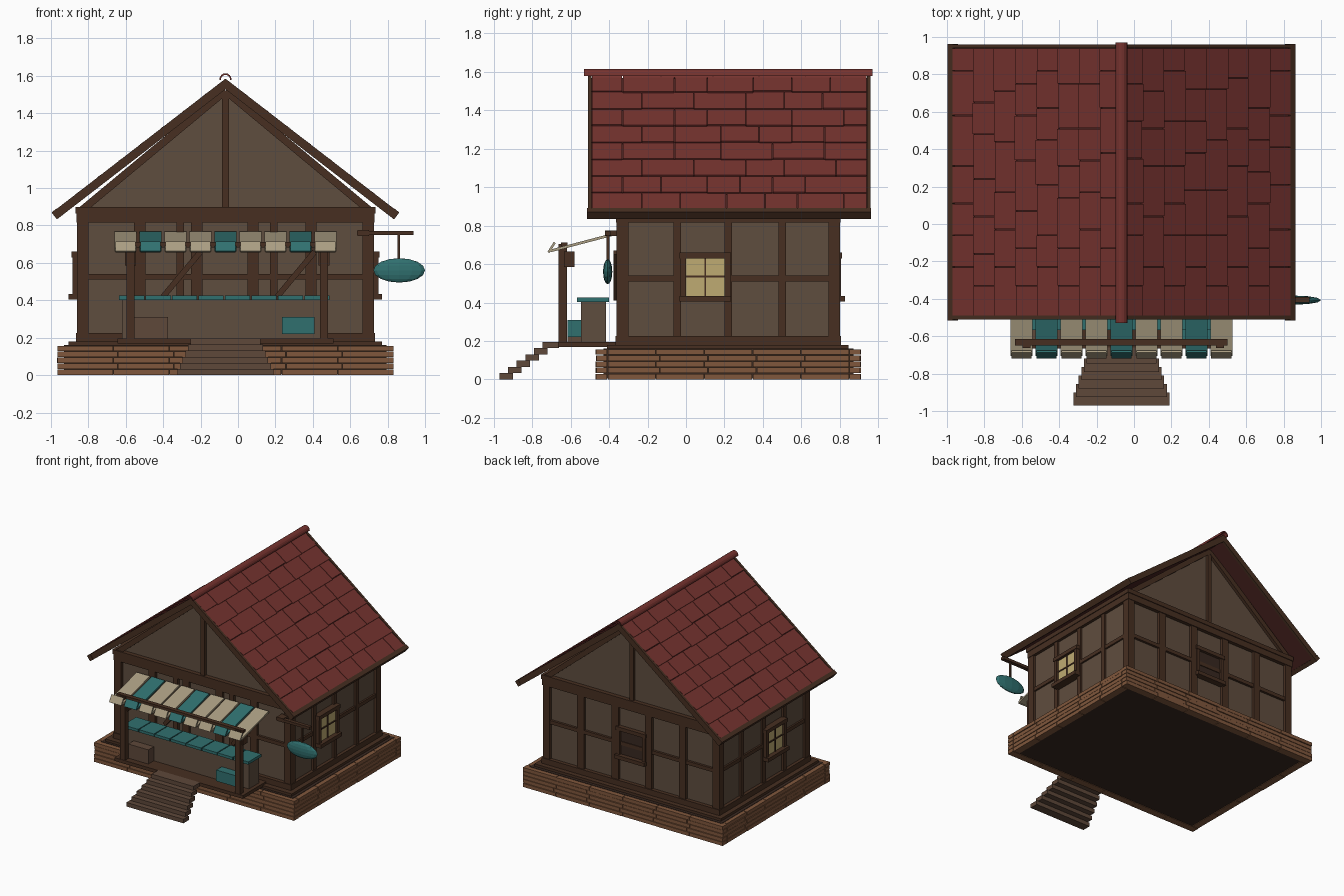
import bpy, bmesh, math, random
from mathutils import Vector, Matrix

if "Cube" in bpy.data.objects:
    bpy.data.objects.remove(bpy.data.objects["Cube"])

random.seed(4)
CX = -0.067  # house centre line


def mat(name, hexcol):
    m = bpy.data.materials.new(name)
    c = [int(hexcol[i:i + 2], 16) / 255 for i in (0, 2, 4)]
    m.diffuse_color = [((v + 0.055) / 1.055) ** 2.4 for v in c] + [1]
    m.use_nodes = True
    m.node_tree.nodes["Principled BSDF"].inputs["Base Color"].default_value = m.diffuse_color
    return m


WALL, TIMBER = mat("plaster", "5f4d3e"), mat("timber", "472f21")
BRICK, DARK = mat("foundation", "80573c"), mat("dark_wood", "382820")
ROOF, ROOFD = mat("roof_tile", "76332f"), mat("roof_under", "4a2320")
STEP, TEAL = mat("step", "5e483a"), mat("teal", "30706f")
CREAM, GLASS = mat("cream", "aa9d82"), mat("glass", "bfab72")


class Part:
    """Collects boxes, beams and prisms into one object."""
    def __init__(self, name, material):
        self.name, self.mat, self.bm = name, material, bmesh.new()

    def box(self, x0, x1, y0, y1, z0, z1, m=Matrix()):
        t = Matrix.Translation(((x0 + x1) / 2, (y0 + y1) / 2, (z0 + z1) / 2))
        s = Matrix.Diagonal((x1 - x0, y1 - y0, z1 - z0, 1))
        bmesh.ops.create_cube(self.bm, size=1, matrix=m @ t @ s)
        return self

    def beam(self, p, q, w, h, up=(0, 0, 1)):
        p, q = Vector(p), Vector(q)
        d = (q - p).normalized()
        side = d.cross(Vector(up)).normalized()
        r = Matrix((d, side, side.cross(d))).transposed().to_4x4()
        m = Matrix.Translation(p) @ r
        return self.box(0, (q - p).length, -w / 2, w / 2, -h / 2, h / 2, m)

    def prism(self, pts, y0, y1):
        f = self.bm.faces.new([self.bm.verts.new((x, y0, z)) for x, z in pts])
        g = bmesh.ops.extrude_face_region(self.bm, geom=[f], use_keep_orig=True)
        vs = [v for v in g["geom"] if isinstance(v, bmesh.types.BMVert)]
        bmesh.ops.translate(self.bm, verts=vs, vec=(0, y1 - y0, 0))
        return self

    def done(self):
        bmesh.ops.recalc_face_normals(self.bm, faces=self.bm.faces)
        me = bpy.data.meshes.new(self.name)
        self.bm.to_mesh(me)
        me.materials.append(self.mat)
        ob = bpy.data.objects.new(self.name, me)
        bpy.context.collection.objects.link(ob)
        return ob


# Foundation: solid core with five staggered courses around it
Part("foundation_core", DARK).box(-0.93, 0.795, -0.43, 0.87, 0.004, 0.16).done()
p = Part("foundation_courses", BRICK)


def course(a, b, n, shift):
    cuts = [a] + [a + (b - a) * (i + shift) / n for i in range(1, n)] + [b]
    return [(u + 0.002, v - 0.002) for u, v in zip(cuts, cuts[1:])]


for k in range(5):
    z0, z1 = k * 0.032 + 0.001, k * 0.032 + 0.029
    z0 = 0 if k == 0 else z0
    sh = 0.08 * (k % 2)
    for a, b in course(-0.967, 0.833, 6, sh):
        j = random.uniform(0, 0.006)
        p.box(a, b, -0.47 + j, -0.41, z0, z1).box(a, b, 0.85, 0.91 - j, z0, z1)
    for a, b in course(-0.408, 0.848, 5, sh):
        j = random.uniform(0, 0.006)
        p.box(-0.967 + j, -0.907, a, b, z0, z1).box(0.773, 0.833 - j, a, b, z0, z1)
p.done()
Part("floor_plate", TIMBER).box(-0.905, 0.77, -0.41, 0.845, 0.16, 0.18).done()

# House body with gables
Part("walls", WALL).prism([(-0.84, 0.17), (0.706, 0.17), (0.706, 0.89), (CX, 1.52),
                           (-0.84, 0.89)], -0.335, 0.775).done()

# Timber frame
X0, X1, Y0, Y1 = -0.86, 0.726, -0.36, 0.80
p = Part("timber_frame", TIMBER)
for x in (X0, X1 - 0.06):
    for y in (Y0, Y1 - 0.06):
        p.box(x, x + 0.06, y, y + 0.06, 0.18, 0.86)
for a, b, z0, z1, e in ((0, 0, 0.18, 0.225, 0.006), (0, 0, 0.51, 0.54, -0.006), (0, 0, 0.815, 0.865, 0.004),
                        (0, 0, 0.865, 0.9, 0.01)):
    for y0, y1 in ((Y0 - e, Y0 + 0.04), (Y1 - 0.04, Y1 + e)):
        p.box(X0 - e, X1 + e, y0, y1, z0, z1)
    for x0, x1 in ((X0 - e, X0 + 0.04), (X1 - 0.04, X1 + e)):
        p.box(x0, x1, Y0 - e, Y1 + e, z0, z1)
for x in (-0.525, -0.22, 0.08, 0.39):
    for y in (Y0 + 0.003, Y1 - 0.033):
        p.box(x - 0.03, x + 0.03, y, y + 0.03, 0.2, 0.84)
for y in (-0.045, 0.22, 0.5):
    for x in (X0 + 0.003, X1 - 0.033):
        p.box(x, x + 0.03, y - 0.02, y + 0.02, 0.2, 0.84)
for y in (Y0 + 0.015, Y1 - 0.015):  # gable king post and rafters
    p.box(CX - 0.018, CX + 0.018, y - 0.013, y + 0.013, 0.88, 1.5)
    for s in (-1, 1):
        p.beam((CX + s * 0.765, y, 0.885), (CX, y, 1.52), 0.03, 0.04)
for x in (-0.31, 0.19):  # slim studs and braces behind the stall
    p.box(x - 0.02, x + 0.02, Y0, Y0 + 0.03, 0.2, 0.82)
for x in (-0.4, 0.21):
    p.beam((x, Y0 - 0.008, 0.42), (x + 0.2, Y0 - 0.008, 0.66), 0.02, 0.03)
p.done()


# Windows: built facing +x in local space, then turned onto a wall
def window(name, m, glazed):
    f = Part(name + "_frame", TIMBER)
    for s in (-1, 1):
        f.box(-0.02, 0.025, min(s * 0.1, s * 0.13), max(s * 0.1, s * 0.13), 0.42, 0.65, m)
    f.box(-0.02, 0.03, -0.135, 0.135, 0.63, 0.66, m)
    f.box(-0.02, 0.045, -0.135, 0.135, 0.405, 0.435, m)
    if glazed:
        f.box(0, 0.014, -0.005, 0.005, 0.43, 0.64, m).box(0, 0.014, -0.1, 0.1, 0.53, 0.54, m)
    f.done()
    Part(name + "_pane", GLASS if glazed else DARK).box(-0.02, 0.008, -0.1, 0.1, 0.43, 0.635, m).done()


def place(x, y, a):
    return Matrix.Translation((x, y, 0)) @ Matrix.Rotation(a, 4, 'Z')


window("right_window", place(X1, 0.1, 0), True)
window("left_window", place(X0, 0.1, math.pi), True)
window("back_shutter", place(CX, Y1 - 0.02, math.pi / 2), False)

# Roof: local u runs down the slope, v along y, w out of the slope
ang = math.atan2(0.71, 0.92)
L = 1.165
for s, side in ((-1, "left"), (1, "right")):
    c, sn = math.cos(ang), math.sin(ang)
    m = Matrix(((s * c, 0, s * sn, CX), (0, 1, 0, 0), (-sn, 0, c, 1.585), (0, 0, 0, 1)))
    Part(side + "_roof_deck", ROOFD).box(0.01, L - 0.01, -0.49, 0.94, -0.04, -0.014, m).done()
    t = Part(side + "_roof_tiles", ROOF)
    step = (L - 0.02) / 8
    for r in range(8):
        y, first = -0.49, True
        while y < 0.939:
            w = random.choice((0.17, 0.2, 0.24, 0.27))
            if first:
                w, first = (0.16, 0.26)[r % 2], False
            e = y + w
            if e > 0.84:
                e = 0.94
            tilt = m @ Matrix.Translation((r * step, 0, -0.014)) @ Matrix.Rotation(-0.05, 4, 'Y')
            t.box(0, step + random.uniform(-0.004, 0.006), y + 0.002, e - 0.002, -0.004, 0.008, tilt)
            y = e
    t.done()
    b = Part(side + "_barge_boards", TIMBER)
    b.box(0, L, -0.51, -0.49, -0.045, 0, m).box(0, L, 0.94, 0.96, -0.045, 0, m)
    b.box(L - 0.025, L + 0.008, -0.515, 0.962, -0.045, 0.002, m).done()

# Ridge cap: half-round tile
arc = [(math.cos(a), math.sin(a)) for a in [i * math.pi / 8 for i in range(9)]]
ring = [(CX + 0.033 * x, 1.578 + 0.036 * z) for x, z in arc]
ring += [(CX + 0.025 * x, 1.578 + 0.027 * z) for x, z in reversed(arc)]
Part("ridge_cap", ROOF).prism(ring, -0.53, 0.97).done()

# Steps
p = Part("front_steps", STEP)
for i in range(6):
    w = 0.256 - 0.0137 * i
    y = -0.97 + i * 0.045
    p.box(CX - w, CX + w, y, -0.66 if i == 5 else y + 0.07, i * 0.0325, i * 0.0325 + 0.033)
p.done()

# Stall: deck, posts, counter and crates
Part("stall_deck", TIMBER).box(-0.645, 0.51, -0.665, -0.36, 0.168, 0.195).done()
p = Part("stall_posts", TIMBER)
for x in (-0.575, 0.46):
    p.box(x - 0.022, x + 0.022, -0.662, -0.618, 0.19, 0.705)
    p.box(x - 0.03, x + 0.03, -0.635, -0.58, 0.585, 0.665)
p.box(-0.635, 0.5, -0.65, -0.615, 0.682, 0.712)
p.done()
Part("counter", WALL).box(-0.62, 0.48, -0.545, -0.415, 0.19, 0.405).done()
p = Part("counter_top", TEAL)
for i in range(8):
    x = -0.635 + i * 0.1415
    p.box(x, x + 0.134, -0.567, -0.4, 0.403, 0.425)
p.done()
Part("brown_crate", STEP).box(-0.555, -0.375, -0.615, -0.54, 0.195, 0.31).done()
Part("teal_crate", TEAL).box(0.235, 0.41, -0.615, -0.54, 0.22, 0.31).done()

# Striped awning with hanging valance
cream, teal = Part("awning_cream_strips", CREAM), Part("awning_teal_strips", TEAL)
for i in range(9):
    q = teal if i % 3 == 1 else cream
    x = -0.601 + i * 0.1335
    q.beam((x, -0.355, 0.76), (x, -0.705, 0.668), 0.118, 0.014)
    q.beam((x, -0.682, 0.712), (x, -0.715, 0.66), 0.108, 0.012)
cream.done()
teal.done()

# Hanging fish-shaped sign on a bracket
p = Part("sign_bracket", TIMBER).box(0.635, 0.937, -0.42, -0.39, 0.748, 0.77)
p.box(0.853, 0.867, -0.412, -0.398, 0.61, 0.76)
p.box(0.64, 0.7, -0.42, -0.35, 0.745, 0.775).done()
p = Part("hanging_sign", TEAL)
bmesh.ops.create_uvsphere(p.bm, u_segments=12, v_segments=8, radius=1,
                          matrix=Matrix.Translation((0.862, -0.407, 0.56)) @ Matrix.Diagonal((0.138, 0.024, 0.065, 1)))
p.done()
